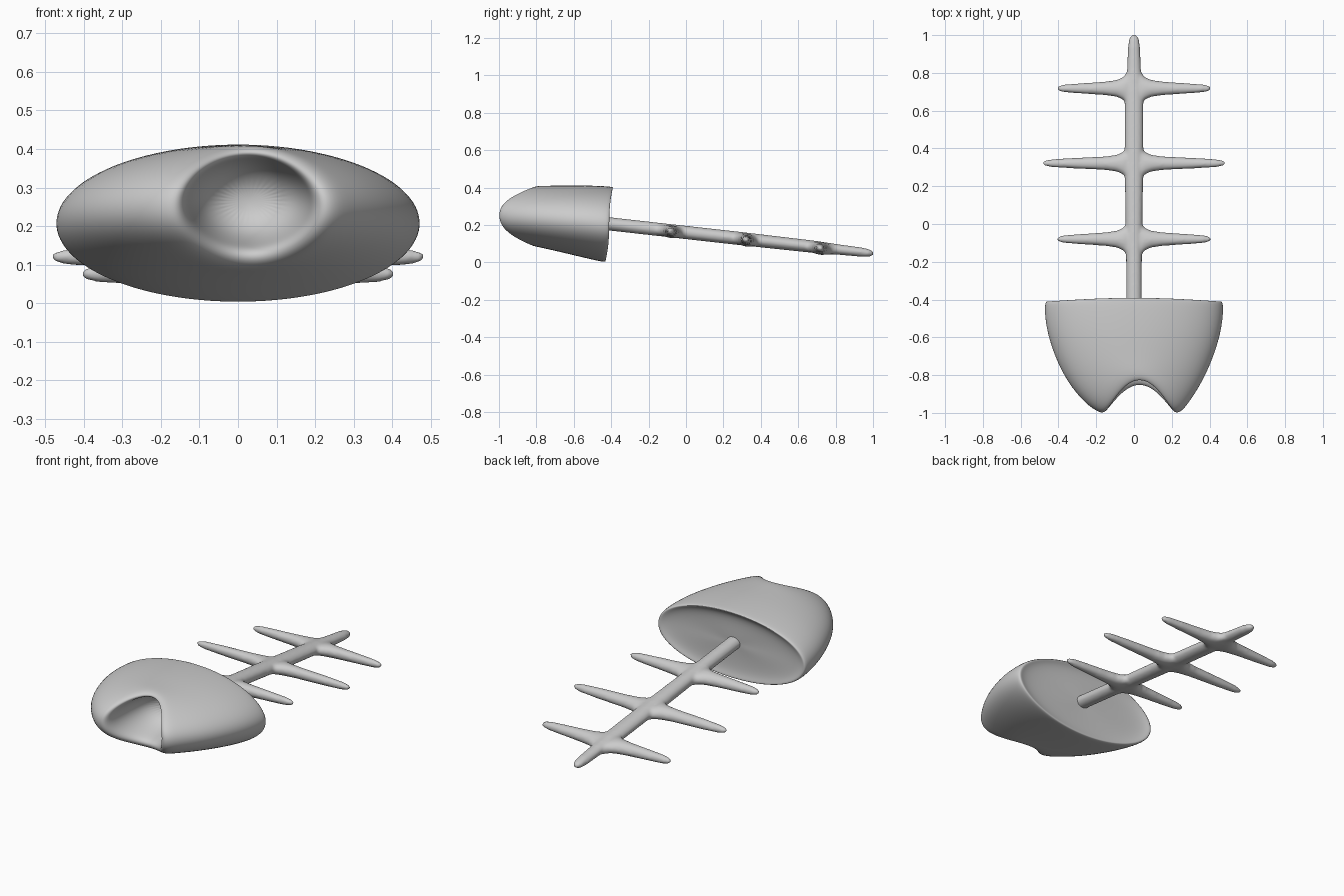
import bpy, bmesh, math

if "Cube" in bpy.data.objects:
    bpy.data.objects.remove(bpy.data.objects["Cube"])


def loft(name, rings, n):
    """Skin a list of closed point rings and cap both ends."""
    bm = bmesh.new()
    loops = [[bm.verts.new(p) for p in ring] for ring in rings]
    for a, b in zip(loops, loops[1:]):
        for i in range(n):
            j = (i + 1) % n
            bm.faces.new((a[i], a[j], b[j], b[i]))
    bm.faces.new(loops[0])
    bm.faces.new(loops[-1])
    bmesh.ops.recalc_face_normals(bm, faces=bm.faces)
    me = bpy.data.meshes.new(name)
    bm.to_mesh(me)
    bm.free()
    ob = bpy.data.objects.new(name, me)
    bpy.context.collection.objects.link(ob)
    for p in me.polygons:
        p.use_smooth = True
    return ob


def angles(n):
    return [2 * math.pi * i / n for i in range(n)]


# Head: rings run from the dished back, over the outside, round the lip and into the mouth
def head_ring(cx, rx, z_bot, z_top, y_side, y_bot, y_top, n=32):
    cz, rz = (z_bot + z_top) / 2, (z_top - z_bot) / 2
    pts = []
    for t in angles(n):
        c, s = math.cos(t), math.sin(t)
        y_mid = y_top if s > 0 else y_bot
        pts.append((cx + rx * c, y_side + (y_mid - y_side) * abs(s) ** 2.4, cz + rz * s))
    return pts


head_profile = [
    (0, .10, .16, .25, -.43, -.435, -.425),
    (0, .36, .055, .355, -.43, -.44, -.42),
    (0, .44, .018, .39, -.418, -.432, -.40),
    (0, .465, .003, .402, -.405, -.428, -.385),
    (0, .478, .001, .408, -.425, -.445, -.405),
    (0, .467, .028, .414, -.58, -.56, -.56),
    (.002, .385, .062, .411, -.80, -.70, -.70),
    (.012, .285, .08, .411, -.94, -.78, -.77),
    (.028, .225, .09, .407, -.995, -.83, -.81),
    (.03, .185, .115, .392, -1.005, -.855, -.83),
    (.03, .162, .142, .378, -.96, -.845, -.815),
    (.03, .155, .155, .372, -.86, -.78, -.76),
    (.03, .125, .18, .35, -.71, -.69, -.69),
    (.03, .05, .235, .295, -.65, -.65, -.65),
]
head = loft("head", [head_ring(*r) for r in head_profile], 32)
sub = head.modifiers.new("smooth", 'SUBSURF')
sub.levels = sub.render_levels = 2


# Spine: tapering rod sloping down to the tail
def spine_z(y):
    return .205 - (y + .4) * .112


def spine_ring(y, rx, rz, n=24):
    return [(rx * math.cos(t), y, spine_z(y) + rz * math.sin(t)) for t in angles(n)]


spine = loft("spine", [spine_ring(*r) for r in (
    (-.50, .042, .036), (-.20, .042, .036), (.30, .05, .036), (.70, .05, .033),
    (.82, .037, .028), (.94, .032, .025), (.98, .026, .02), (.995, .018, .014), (1.003, .006, .005))], 24)


# Ribs: three crossbars flaring where they meet the spine
def rib(y, half):
    z = spine_z(y) - .004
    prof = [(0, .115, .030), (.03, .10, .032), (.055, .062, .035), (.09, .045, .035),
            (.15, .036, .032), (half * .7, .027, .026), (half * .9, .021, .021),
            (half * .98, .014, .014), (half + .003, .004, .004)]
    prof = [(-x, a, b) for x, a, b in reversed(prof[1:])] + prof
    return loft("rib", [[(x, y + a * math.cos(t), z + (y_tilt(a, t)) + b * math.sin(t))
                         for t in angles(24)] for x, a, b in prof], 24)


def y_tilt(a, t):
    return -.112 * a * math.cos(t)


parts = [spine] + [rib(y, h) for y, h in ((-.08, .405), (.322, .482), (.718, .405))]

# Fuse the bones into one smooth skeleton
bpy.ops.object.select_all(action='DESELECT')
for ob in parts:
    ob.select_set(True)
bpy.context.view_layer.objects.active = spine
bpy.ops.object.join()
spine.name = "spine_and_ribs"
rm = spine.modifiers.new("fuse", 'REMESH')
rm.mode = 'VOXEL'
rm.voxel_size = .008
rm.use_smooth_shade = True
sm = spine.modifiers.new("soften", 'SMOOTH')
sm.factor = .5
sm.iterations = 6
